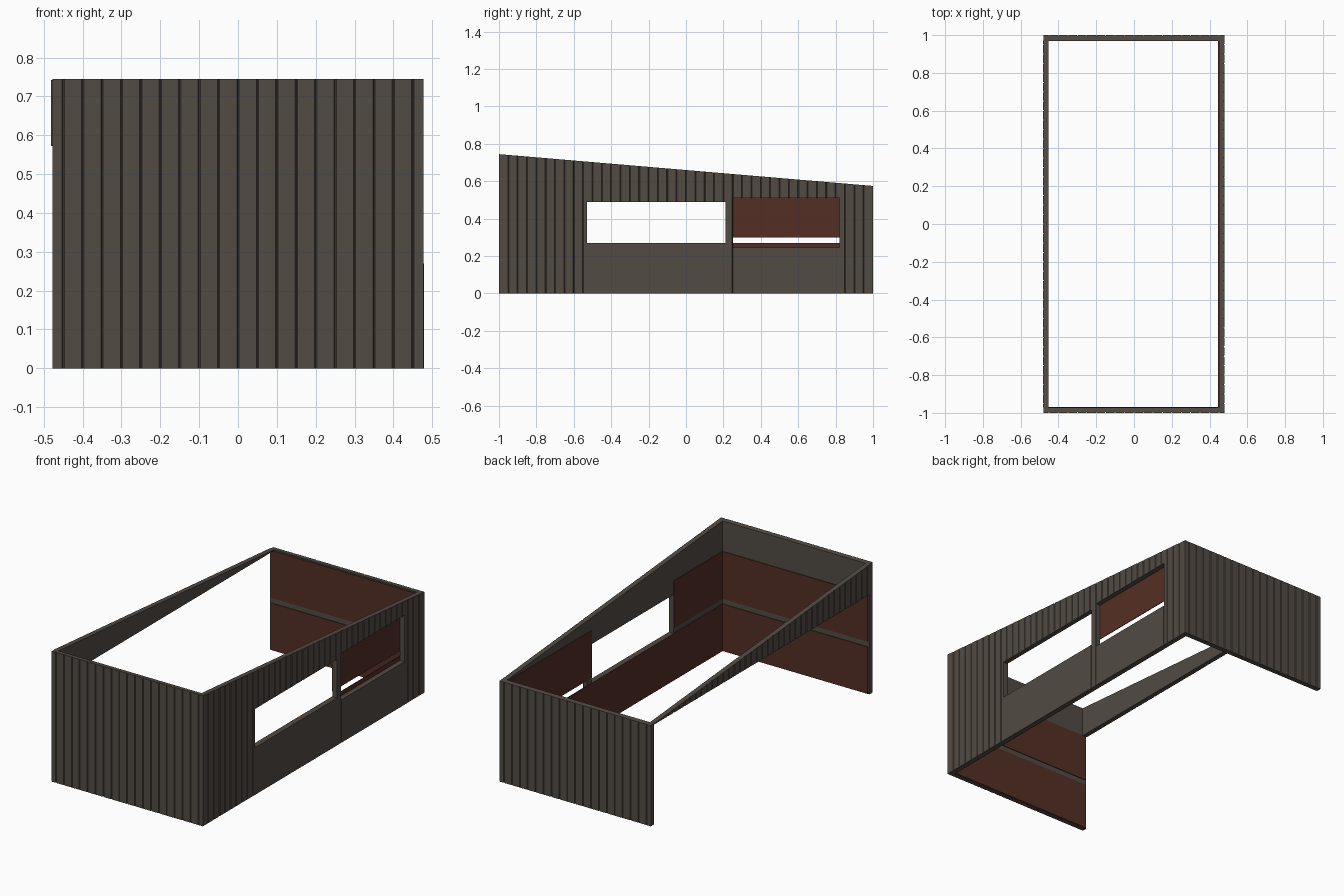
import bpy, bmesh

if "Cube" in bpy.data.objects:
    bpy.data.objects.remove(bpy.data.objects["Cube"])

W, L, T = 0.478, 1.0, 0.028      # half width, half length, wall thickness
G, GW, PITCH = 0.004, 0.003, 0.05  # groove depth, half width, board pitch
LINE = 0.004                     # lining plate thickness


def material(name, rgb):
    m = bpy.data.materials.new(name)
    m.diffuse_color = (*rgb, 1)
    m.use_nodes = True
    m.node_tree.nodes["Principled BSDF"].inputs["Base Color"].default_value = m.diffuse_color
    return m


CLAD = material("dark cladding", (0.085, 0.070, 0.058))
RED = material("red brown lining", (0.088, 0.028, 0.018))


def roof_z(y):
    """Height of the sloping top edge."""
    return 0.66 - 0.085 * y


def make_object(name, bm, mat):
    bmesh.ops.recalc_face_normals(bm, faces=bm.faces[:])
    me = bpy.data.meshes.new(name)
    bm.to_mesh(me)
    bm.free()
    me.materials.append(mat)
    ob = bpy.data.objects.new(name, me)
    bpy.context.collection.objects.link(ob)
    return ob


def box(name, x, y, z, mat):
    bm = bmesh.new()
    bmesh.ops.create_cube(bm, size=1)
    for v in bm.verts:
        v.co = [(a + b) / 2 + c * (b - a) for (a, b), c in zip((x, y, z), v.co)]
    return make_object(name, bm, mat)


def board_wall(name, half, to_xy, z0=0.0):
    """Grooved plan outline, raised from z0 to the sloping top."""
    pts = [(-half, -T), (-half, 0)]
    n = int(half / PITCH)
    for i in range(-n, n + 1):
        u = i * PITCH
        if abs(u) < half - 0.01:
            pts += [(u - GW, 0), (u, -G), (u + GW, 0)]
    pts += [(half, 0), (half, -T)]
    plan = [to_xy(u, d) for u, d in pts]
    bm = bmesh.new()
    low = [bm.verts.new((x, y, z0)) for x, y in plan]
    top = [bm.verts.new((x, y, roof_z(y))) for x, y in plan]
    bm.faces.new(low)
    bm.faces.new(top)
    for i in range(len(plan)):
        j = (i + 1) % len(plan)
        bm.faces.new((low[i], low[j], top[j], top[i]))
    return make_object(name, bm, CLAD)


# Walls: tall front, lower back, long right side, wedge strip on the open left
board_wall("front_wall", W, lambda u, d: (u, -L - d))
board_wall("back_wall", W, lambda u, d: (u, L + d))
right = board_wall("right_wall", L - T, lambda u, d: (W + d, u))
board_wall("left_wedge_strip", L - T, lambda u, d: (-W - 0.003 - d, u), 0.572)

# Window openings in the right wall
openings = {"long_window": ((-0.53, 0.21), (0.27, 0.49)),
            "rear_window": ((0.25, 0.82), (0.245, 0.51))}
for name, (y, z) in openings.items():
    cutter = box(name + "_cutter", (0.4, 0.55), y, z, CLAD)
    cutter.hide_render = True
    cutter.hide_viewport = True
    mod = right.modifiers.new(name, 'BOOLEAN')
    mod.operation = 'DIFFERENCE'
    mod.solver = 'EXACT'
    mod.object = cutter
    # plain flush panel below each window
    box(name + "_apron", (W - 0.006, W + 0.0005), y, (0, z[0]), CLAD)

# Inner lining in a lower and an upper row with a gap between
yi, xi = L - T, W - T
for row, z in (("lower", (0.002, 0.27)), ("upper", (0.30, 0.57))):
    for side, s in (("front", -1), ("back", 1)):
        a, b = sorted((s * yi, s * (yi - LINE)))
        box(f"{side}_{row}_lining", (-W + 0.008, xi), (a, b), z, RED)
    spans = [(-yi, yi)] if row == "lower" else [(-yi, -0.53), (0.21, yi)]
    for i, y in enumerate(spans):
        box(f"right_{row}_lining_{i}", (xi - LINE, xi), y, z, RED)
